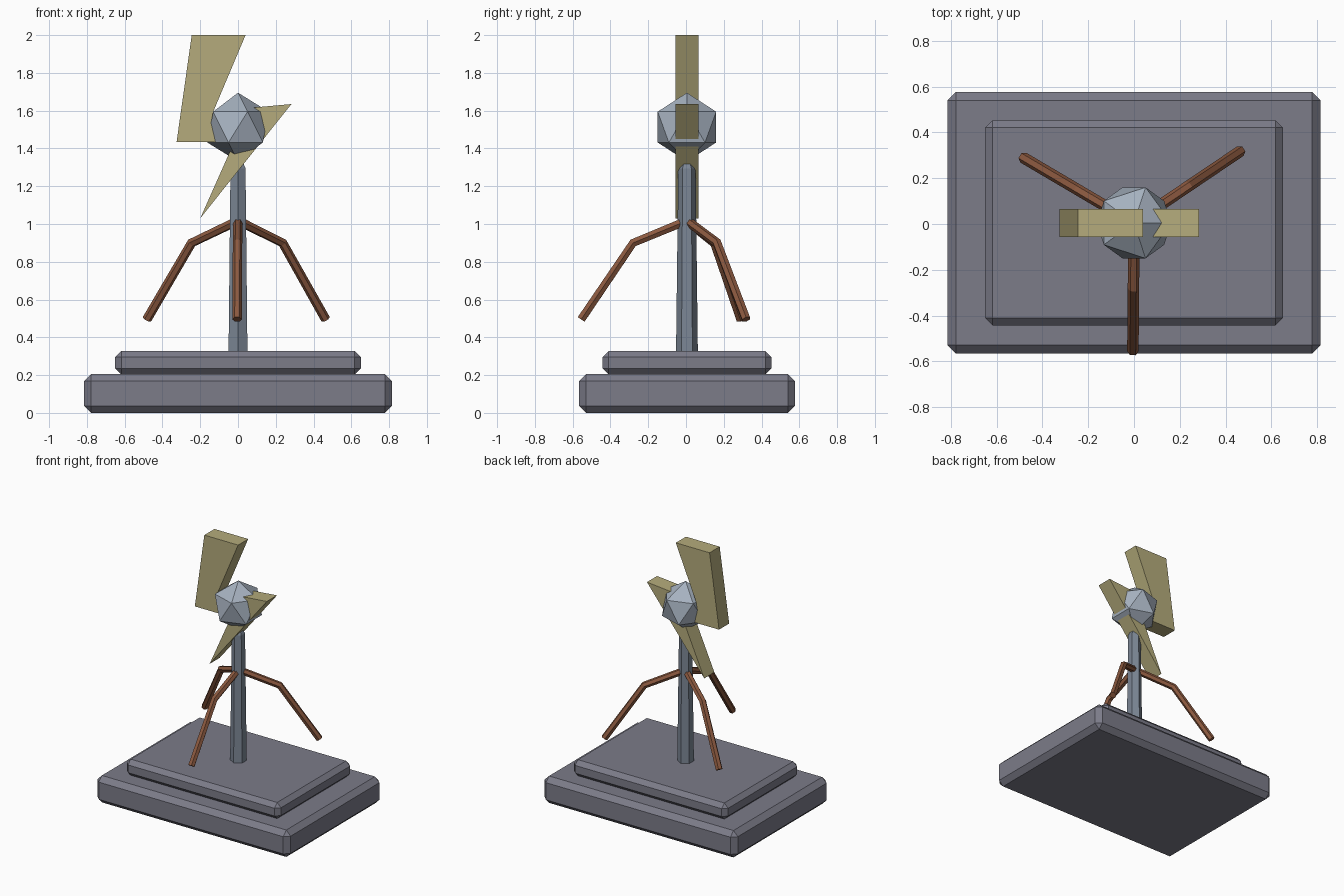
import bpy, bmesh
from math import sin, cos, radians, tau

if "Cube" in bpy.data.objects:
    bpy.data.objects.remove(bpy.data.objects["Cube"])

CY = 0.005  # centre line of the model in y


def material(name, rgb):
    m = bpy.data.materials.new(name)
    m.diffuse_color = (*rgb, 1)
    m.use_nodes = True
    m.node_tree.nodes["Principled BSDF"].inputs["Base Color"].default_value = m.diffuse_color
    return m


STONE = material("stone", (0.20, 0.20, 0.25))
STEEL = material("steel", (0.20, 0.24, 0.30))
ORB = material("orb", (0.38, 0.44, 0.52))
BRASS = material("brass", (0.46, 0.41, 0.20))
COPPER = material("copper", (0.26, 0.10, 0.05))


def finish(name, bm, mat):
    bmesh.ops.recalc_face_normals(bm, faces=bm.faces)
    me = bpy.data.meshes.new(name)
    bm.to_mesh(me)
    bm.free()
    me.materials.append(mat)
    ob = bpy.data.objects.new(name, me)
    bpy.context.collection.objects.link(ob)
    return ob


def slab(name, sx, sy, z0, z1, bevel):
    bm = bmesh.new()
    bmesh.ops.create_cube(bm, size=1)
    for v in bm.verts:
        v.co = (v.co.x * sx, v.co.y * sy + CY, z0 + (v.co.z + 0.5) * (z1 - z0))
    bmesh.ops.bevel(bm, geom=bm.edges[:], offset=bevel, segments=1,
                    affect='EDGES', profile=0.5)
    return finish(name, bm, STONE)


# stepped plinth
slab("base_slab", 1.63, 1.142, 0.0, 0.205, 0.037)
slab("upper_slab", 1.30, 0.895, 0.204, 0.327, 0.032)

# tapered hexagonal post with chamfered top
bm = bmesh.new()
rings = [[bm.verts.new((r * sin(tau * i / 6), CY + r * cos(tau * i / 6), z))
          for i in range(6)]
         for r, z in ((0.058, 0.30), (0.046, 1.295), (0.028, 1.332))]
for a, b in zip(rings, rings[1:]):
    for i in range(6):
        j = (i + 1) % 6
        bm.faces.new((a[i], a[j], b[j], b[i]))
bm.faces.new(rings[0])
bm.faces.new(rings[-1])
finish("post", bm, STEEL)

# faceted ball on top
bm = bmesh.new()
bmesh.ops.create_icosphere(bm, subdivisions=1, radius=0.182)
bmesh.ops.translate(bm, verts=bm.verts, vec=(0, CY, 1.513))
finish("faceted_ball", bm, ORB)

# flat zigzag bolt running through the ball
profile = [(-0.245, 2.0), (0.04, 2.0), (-0.13, 1.597), (0.283, 1.635),
           (-0.20, 1.03), (-0.02, 1.435), (-0.325, 1.435)]
bm = bmesh.new()
face = bm.faces.new([bm.verts.new((x, CY - 0.061, z)) for x, z in profile])
ext = bmesh.ops.extrude_face_region(bm, geom=[face], use_keep_orig=True)
bmesh.ops.translate(bm, vec=(0, 0.122, 0),
                    verts=[g for g in ext["geom"] if isinstance(g, bmesh.types.BMVert)])
finish("zigzag_bolt", bm, BRASS)

# three bent arms around the post
for name, deg in (("front_arm", -90.5), ("right_arm", 34), ("left_arm", 149.5)):
    cu = bpy.data.curves.new(name, 'CURVE')
    cu.dimensions = '3D'
    cu.bevel_depth = 0.025
    cu.bevel_resolution = 1
    cu.use_fill_caps = True
    sp = cu.splines.new('POLY')
    path = ((0.03, 1.005), (0.285, 0.9), (0.56, 0.495))
    sp.points.add(len(path) - 1)
    for p, (r, z) in zip(sp.points, path):
        p.co = (r * cos(radians(deg)), CY + r * sin(radians(deg)), z, 1)
    sp.use_smooth = False
    cu.materials.append(COPPER)
    bpy.context.collection.objects.link(bpy.data.objects.new(name, cu))
